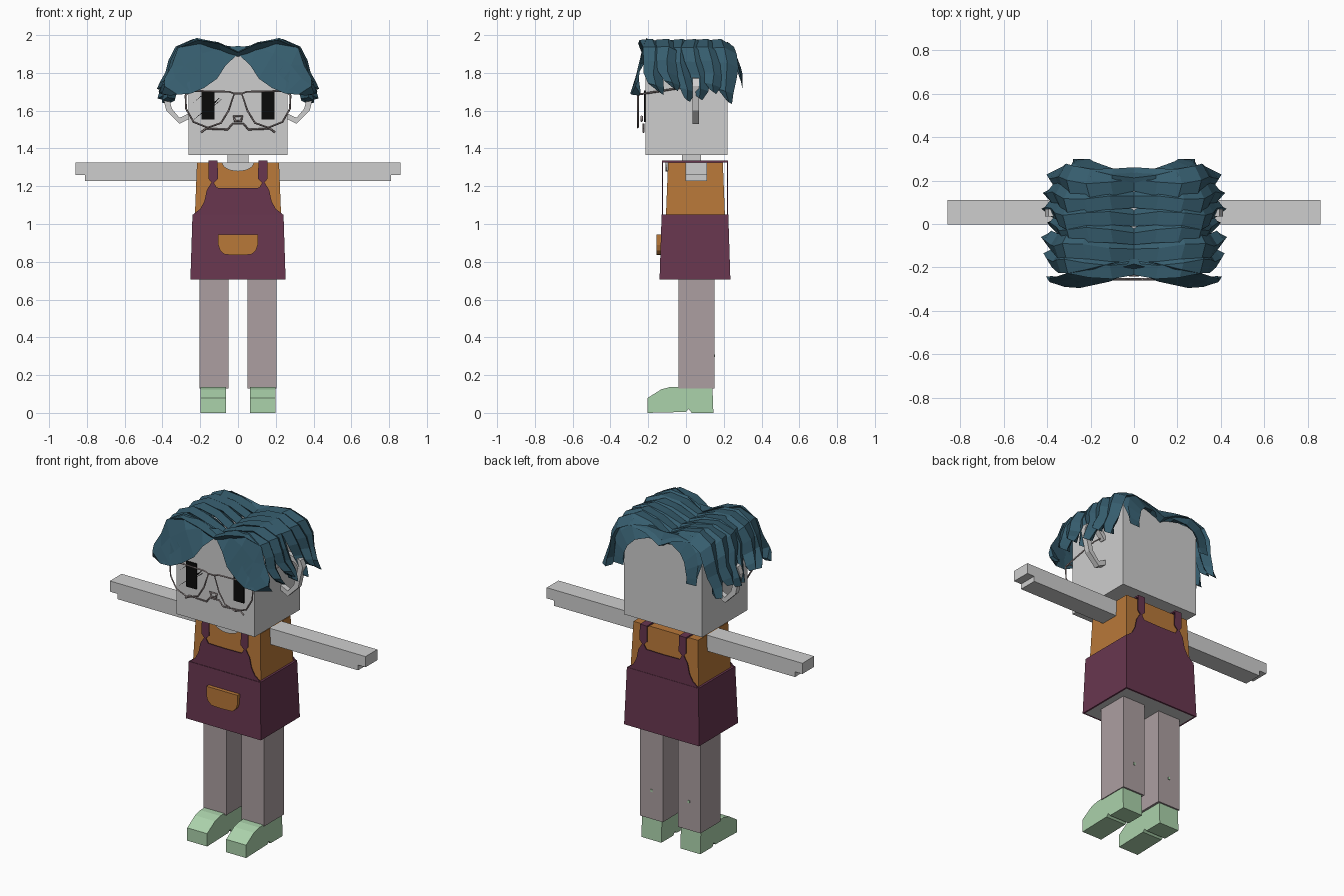
import bpy
import bmesh
import math
from mathutils import Vector

if "Cube" in bpy.data.objects:
    bpy.data.objects.remove(bpy.data.objects["Cube"], do_unlink=True)


def material(name, code):
    """Flat material from an sRGB hex code."""
    srgb = [int(code[i:i + 2], 16) / 255 for i in (0, 2, 4)]
    colour = [c / 12.92 if c < .04 else ((c + .055) / 1.055) ** 2.4 for c in srgb] + [1]
    mat = bpy.data.materials.new(name)
    mat.use_nodes = True
    mat.diffuse_color = colour
    mat.node_tree.nodes["Principled BSDF"].inputs["Base Color"].default_value = colour
    return mat


skin = material("pale grey skin", "CECECE")
shirt_orange = material("shirt orange", "B87839")
apron_plum = material("apron plum", "68364F")
trouser_grey = material("trouser grey", "AC9FA1")
shoe_green = material("shoe green", "ABD2AB")
hair_teal = material("hair teal", "365D6E")
eye_black = material("eye black", "0A0A0A")
wire_grey = material("wire grey", "978B8B")

SIDES = (("left", 1), ("right", -1))


def finish(name, bm, *mats):
    bmesh.ops.recalc_face_normals(bm, faces=bm.faces)
    mesh = bpy.data.meshes.new(name)
    bm.to_mesh(mesh)
    bm.free()
    for mat in mats:
        mesh.materials.append(mat)
    obj = bpy.data.objects.new(name, mesh)
    bpy.context.collection.objects.link(obj)
    return obj


def loft(name, rings, *mats):
    """Skin a list of equal rings and cap both ends."""
    bm = bmesh.new()
    rows = [[bm.verts.new(p) for p in ring] for ring in rings]
    n = len(rows[0])
    for lower, upper in zip(rows, rows[1:]):
        for i in range(n):
            j = (i + 1) % n
            bm.faces.new((lower[i], lower[j], upper[j], upper[i]))
    bm.faces.new(rows[0])
    bm.faces.new(rows[-1])
    return finish(name, bm, *mats)


def box(name, x, y, z, mat, inset=0):
    """Box from ranges; inset narrows the top."""
    def ring(height, d):
        return [(x[0] + d, y[0] + d, height), (x[1] - d, y[0] + d, height),
                (x[1] - d, y[1] - d, height), (x[0] + d, y[1] - d, height)]
    return loft(name, [ring(z[0], 0), ring(z[1], inset)], mat)


def mirrored_box(name, x, y, z, mat):
    for side, s in SIDES:
        box(f"{side}_{name}", sorted((s * x[0], s * x[1])), y, z, mat)


def plate(name, outline, near, far, mat, s=1):
    """Extrude an (x, z) outline along y."""
    return loft(name, [[(s * x, y, z) for x, z in outline] for y in (near, far)], mat)


def symmetric(half):
    """Complete an outline given as its +x half."""
    return half + [(-x, z) for x, z in reversed(half) if x > 0]


def wire(name, points, radius, closed=False):
    curve = bpy.data.curves.new(name, "CURVE")
    curve.dimensions = "3D"
    curve.bevel_depth = radius
    curve.bevel_resolution = 0
    curve.use_fill_caps = True
    spline = curve.splines.new("POLY")
    spline.points.add(len(points) - 1)
    for point, co in zip(spline.points, points):
        point.co = (*co, 1)
    spline.use_cyclic_u = closed
    curve.materials.append(wire_grey)
    bpy.context.collection.objects.link(bpy.data.objects.new(name, curve))


# Body
box("head", (-.263, .263), (-.215, .22), (1.365, 1.9), skin)
box("neck", (-.055, .055), (-.02, .08), (1.3, 1.38), skin)
box("shirt", (-.23, .23), (-.108, .208), (1.0, 1.325), shirt_orange, .013)
mirrored_box("arm", (.2, .81), (-.003, .11), (1.228, 1.325), skin)
mirrored_box("hand", (.81, .86), (-.003, .11), (1.26, 1.325), skin)
mirrored_box("leg", (.051, .203), (-.04, .15), (.13, .72), trouser_grey)
mirrored_box("leg_patch", (.119, .131), (.145, .154), (.295, .31), shoe_green)

# Neckline of the shirt
scoop = [(.085 * math.cos(a * math.pi / 12), 1.326 - .047 * math.sin(a * math.pi / 12))
         for a in range(13)]
plate("neckline", scoop, -.108, -.098, skin)

# Shoes with a raised arch in front of the heel
shoe = [(-.205, 0), (-.205, .078), (-.13, .125), (-.08, .138), (.14, .138),
        (.145, 0), (.03, 0), (.015, .02), (0, .005)]
for side, s in SIDES:
    loft(f"{side}_shoe", [[(s * x, y, z) for y, z in shoe] for x in (.064, .198)], shoe_green)

# Apron skirt, with a pale inset underside
skirt = box("apron_skirt", (-.252, .252), (-.14, .235), (.705, 1.05), apron_plum, .011)
skirt.data.materials.append(skin)
bm = bmesh.new()
bm.from_mesh(skirt.data)
under = [f for f in bm.faces if f.normal.z < -.9]
bmesh.ops.inset_region(bm, faces=under, thickness=.015)
for face in under:
    face.material_index = 1
bm.to_mesh(skirt.data)
bm.free()

# Bibs with straps, front and back
bib = symmetric([(0, 1.04), (.238, 1.05), (.2, 1.08), (.178, 1.12), (.165, 1.18),
                 (.14, 1.22), (.157, 1.24), (.155, 1.335), (.108, 1.335), (.106, 1.24),
                 (.128, 1.218), (.112, 1.192), (0, 1.19)])
plate("front_bib", bib, -.126, -.121, apron_plum)
plate("back_bib", bib, .217, .222, apron_plum)
mirrored_box("shoulder_strap", (.108, .155), (-.121, .217), (1.326, 1.335), apron_plum)

# Pocket
plate("pocket", symmetric([(0, .835), (.07, .838), (.095, .86), (.105, .89), (.105, .945),
                           (0, .945)]), -.155, -.13, shirt_orange)

# Ears: open hoops
ear = [(.25, 1.72), (.3, 1.79), (.395, 1.77), (.41, 1.73), (.38, 1.6), (.31, 1.53),
       (.25, 1.56), (.25, 1.59), (.31, 1.562), (.35, 1.61), (.378, 1.72), (.36, 1.745),
       (.31, 1.76), (.27, 1.71)]
for side, s in SIDES:
    plate(f"{side}_ear", ear, .035, .068, skin, s)

# Eyes, and slashes across the right one
mirrored_box("eye", (.125, .194), (-.222, -.214), (1.553, 1.708), eye_black)
for i, (x, z) in enumerate(((-.25, 1.54), (-.24, 1.64), (-.16, 1.6))):
    length = .16 if i == 0 else .075
    slash = [(x, z), (x + length, z + length * .85), (x + length * .8, z + length * .62)]
    plate(f"eye_slash_{i + 1}", slash, -.223, -.215, eye_black)

# Spectacles
rim = [(.02, 1.69), (.045, 1.7), (.25, 1.705), (.278, 1.68), (.275, 1.61), (.235, 1.54),
       (.16, 1.51), (.09, 1.535), (.05, 1.6)]
for side, s in SIDES:
    wire(f"{side}_rim", [(s * x, -.255, z) for x, z in rim], .005, True)
    wire(f"{side}_temple", [(s * .275, -.255, 1.685), (s * .285, 0, 1.725),
                            (s * .285, .05, 1.72)], .005)
wire("bridge", [(-.02, -.255, 1.69), (.02, -.255, 1.69)], .005)

# Nose frame and mouth
wire("nose", [(x, -.235, z) for x, z in ((-.022, 1.57), (.022, 1.57), (.016, 1.545),
                                        (-.016, 1.545))], .007, True)
mouth = symmetric([(.03, 1.53), (.055, 1.5), (.17, 1.505), (.195, 1.485)])
wire("mouth", [(x, -.225, z) for x, z in sorted(mouth)], .005)


def lock(name, front_edge, rear_edge, thick, core):
    """Hair lock with a ridge between two edges, built on both sides."""
    for side, s in SIDES:
        rings = []
        for a, b in zip(front_edge, rear_edge):
            a, b = Vector((s * a[0], *a[1:])), Vector((s * b[0], *b[1:]))
            mid = (a + b) / 2
            out = (mid - Vector((0, core * mid.y, 1.7))).normalized()
            rings.append([a, mid + out * thick, b, mid - out * thick * 1.3])
        loft(f"{side}_{name}", rings, hair_teal)


# Overlapping locks from the parting down the sides
spine = [(0, 1.885), (.1, 1.935), (.21, 1.957), (.29, 1.92), (.325, 1.85), (.34, 1.785),
         (.37, 1.725), (.385, 1.68)]
widths = (.055, .062, .068, .066, .06, .052, .042, .016)
for row in range(6):
    y = -.18 + row * .075
    front_edge, rear_edge = [], []
    for k, ((x, z), w) in enumerate(zip(spine, widths)):
        sway = y + .035 * (k / 7) ** 2 - .012 * math.sin(k * 1.5 + row)
        drop = (k / 7) ** 3 * (.03 * math.sin(row * 2) - .006 * row + .02)
        spread = 1 + .04 * math.sin(row * 2.3)
        lift = .022 * (1 - k / 9)
        front_edge.append((x * spread + lift * (k > 2), sway - w, z + lift + drop))
        rear_edge.append((x * spread, sway + w, z - .018 + drop))
    lock(f"side_lock_{row + 1}", front_edge, rear_edge, .03, 1)

# Fringe swept to both sides of the face
fringe_top = [(0, -.16, 1.915), (.1, -.18, 1.96), (.22, -.21, 1.985), (.32, -.23, 1.93),
              (.35, -.24, 1.84), (.39, -.25, 1.77), (.38, -.24, 1.7)]
fringe_low = [(0, -.215, 1.9), (.065, -.245, 1.84), (.11, -.265, 1.77), (.18, -.28, 1.72),
              (.25, -.295, 1.69), (.32, -.29, 1.685), (.36, -.25, 1.68)]
lock("fringe", fringe_low, fringe_top, .035, 1.1)

# Locks hanging at the back
nape_top = [(0, .19, 1.915), (.1, .2, 1.95), (.2, .22, 1.965), (.27, .24, 1.92),
            (.295, .26, 1.84), (.28, .29, 1.76), (.26, .3, 1.71)]
nape_low = [(0, .235, 1.895), (.08, .25, 1.89), (.15, .275, 1.87), (.19, .29, 1.83),
            (.205, .3, 1.79), (.215, .3, 1.74), (.24, .3, 1.71)]
lock("back_lock", nape_low, nape_top, .03, 1)
